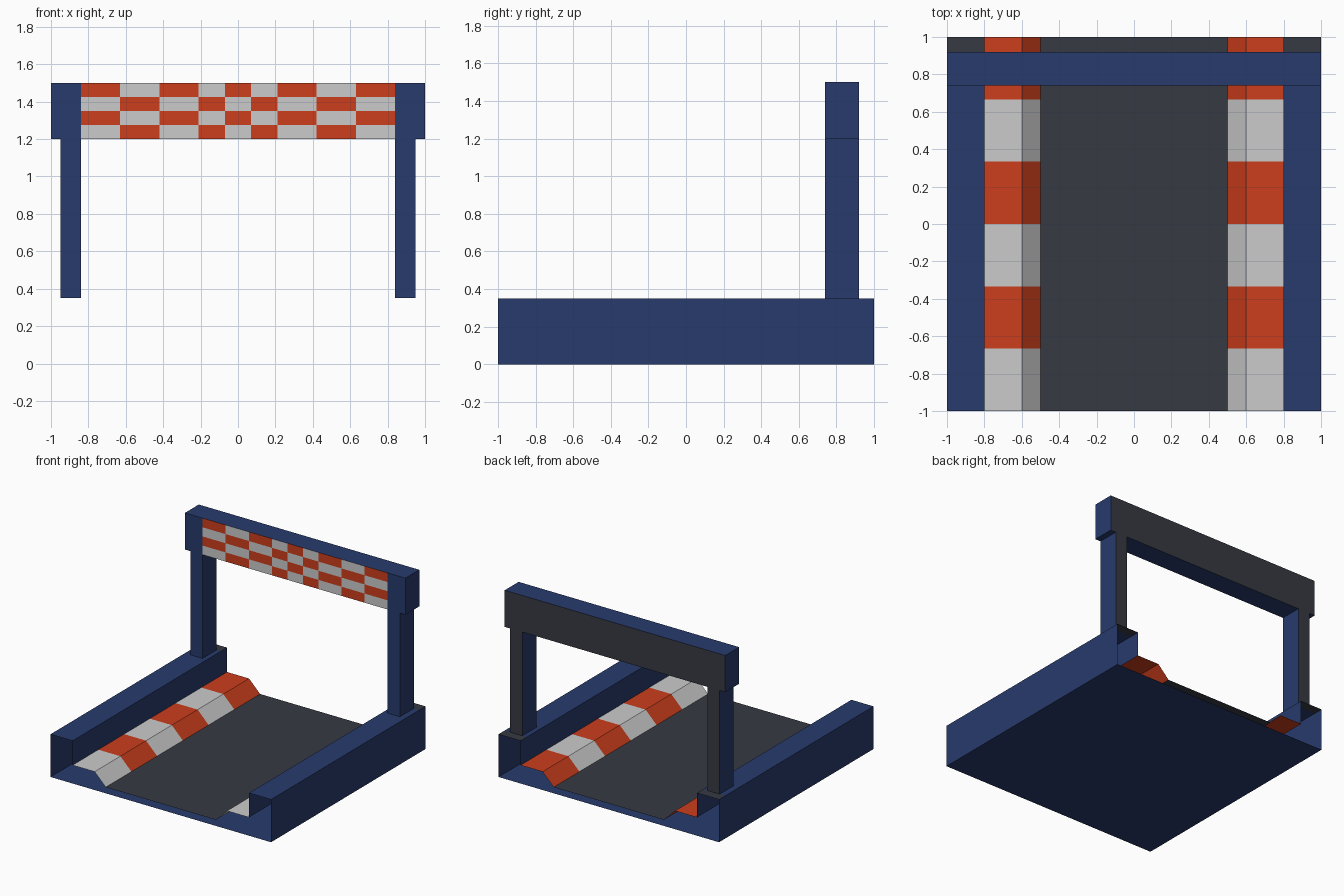
import bpy, bmesh

if "Cube" in bpy.data.objects:
    bpy.data.objects.remove(bpy.data.objects["Cube"])


def material(name, rgb):
    m = bpy.data.materials.new(name)
    m.diffuse_color = (*[(c / 255) ** 2.2 for c in rgb], 1)
    m.use_nodes = True
    m.node_tree.nodes["Principled BSDF"].inputs["Base Color"].default_value = m.diffuse_color
    return m


BLUE = material("blue", (44, 61, 108))
RED = material("red", (203, 64, 34))
WHITE = material("white", (212, 213, 215))
GREY = material("asphalt", (57, 60, 68))


def finish(name, bm, mats, mirror=False):
    bmesh.ops.remove_doubles(bm, verts=bm.verts, dist=1e-5)
    me = bpy.data.meshes.new(name)
    bm.to_mesh(me)
    bm.free()
    for m in mats:
        me.materials.append(m)
    ob = bpy.data.objects.new(name, me)
    bpy.context.collection.objects.link(ob)
    if mirror:
        ob.modifiers.new("mirror", 'MIRROR').use_axis[0] = True
    return ob


def sheet(name, profile, ys, mats, pick=lambda seg, station: 0, mirror=False):
    """Sweep an open (x, z) profile along y; ends stay open."""
    bm = bmesh.new()
    for j in range(len(ys) - 1):
        for i, ((xa, za), (xb, zb)) in enumerate(zip(profile, profile[1:])):
            f = bm.faces.new([bm.verts.new(p) for p in (
                (xa, ys[j], za), (xb, ys[j], zb),
                (xb, ys[j + 1], zb), (xa, ys[j + 1], za))])
            f.material_index = pick(i, j)
    return finish(name, bm, mats, mirror)


Y0, Y1 = 0.74, 0.92          # gate depth
H, TOP, BEAM = 0.35, 1.5, 1.2

# Track base: underside and road surface, open at both ends
sheet("underside", [(1, 0), (-1, 0)], [-1, 1], [BLUE])
sheet("road", [(-0.5, 0.05), (0.5, 0.05)], [-1, 1], [GREY])

# Side walls, with a grey cap strip behind the gate
sheet("side_walls", [(0.8, 0.15), (0.8, H), (1, H), (1, 0)], [-1, Y1, 1],
      [BLUE, GREY], lambda i, j: int(i == 1 and j == 1), mirror=True)

# Striped kerbs
sheet("kerbs", [(0.5, 0.05), (0.6, 0.15), (0.8, 0.15)],
      [-1 + k / 3 for k in range(7)], [WHITE, RED],
      lambda i, j: j % 2, mirror=True)

# Gate outline swept through its depth (half, mirrored)
half = [(0, BEAM), (0.84, BEAM), (0.84, H), (0.95, H),
        (0.95, BEAM), (1, BEAM), (1, TOP), (0, TOP)]
bm = bmesh.new()
for a, b in zip(half, half[1:]):
    if a[1] == b[1] == H:
        continue             # posts stand on the wall, no foot face
    bm.faces.new([bm.verts.new(p) for p in (
        (a[0], Y0, a[1]), (b[0], Y0, b[1]), (b[0], Y1, b[1]), (a[0], Y1, a[1]))])
# Grey back
f = bm.faces.new([bm.verts.new((x, Y1, z)) for x, z in reversed(half)])
f.material_index = 1
# Blue front of post and beam end
bm.faces.new([bm.verts.new((x, Y0, z)) for x, z in half[1:7] + [(0.84, TOP)]])
finish("gate", bm, [BLUE, GREY], mirror=True)

# Chequered banner on the beam front
xs = [-0.84, -0.63, -0.42, -0.21, -0.07, 0.07, 0.21, 0.42, 0.63, 0.84]
zs = [BEAM + 0.075 * k for k in range(5)]
bm = bmesh.new()
for i in range(9):
    for j in range(4):
        f = bm.faces.new([bm.verts.new((x, Y0, z)) for x, z in (
            (xs[i], zs[j]), (xs[i + 1], zs[j]),
            (xs[i + 1], zs[j + 1]), (xs[i], zs[j + 1]))])
        f.material_index = (i + j) % 2
finish("chequered_banner", bm, [WHITE, RED])
